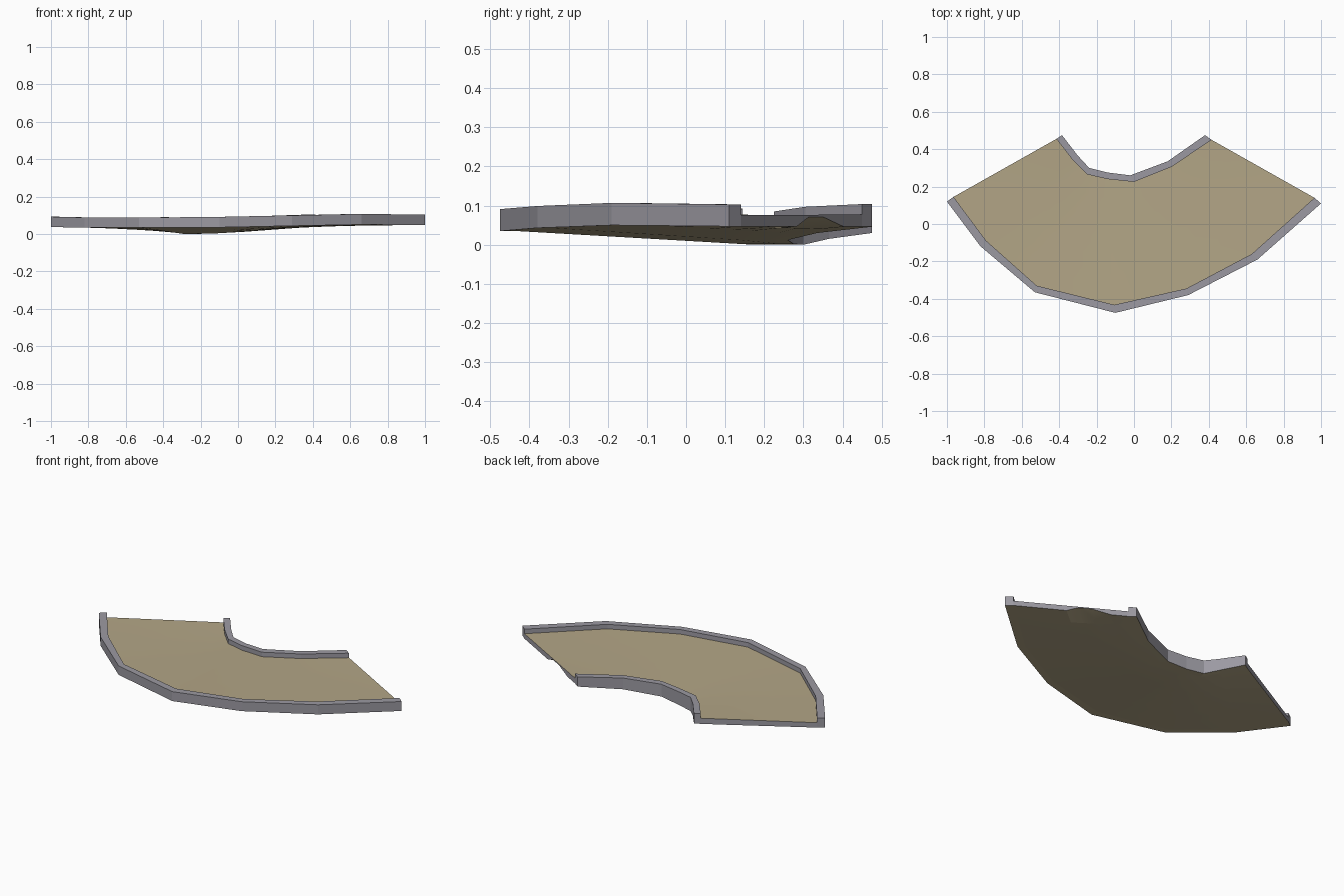
import bpy, bmesh, math
from mathutils import Vector

if "Cube" in bpy.data.objects:
    bpy.data.objects.remove(bpy.data.objects["Cube"])


def material(name, rgb):
    m = bpy.data.materials.new(name)
    m.diffuse_color = (*rgb, 1)
    m.use_nodes = True
    m.node_tree.nodes["Principled BSDF"].inputs["Base Color"].default_value = m.diffuse_color
    return m


SAND = material("sand surface", (0.45, 0.38, 0.24))
GREY = material("grey kerb", (0.33, 0.32, 0.36))

# Stations along the bend, left to right:
# outer face xy, outer kerb inside xy, outer top z, outer bottom z,
# inner kerb deck side xy, inner face xy, inner top z, inner bottom z
STATIONS = [
    (-1.00, .12, -.965, .145, .092, .036, -.415, .455, -.385, .475, .090, .030),
    (-.82, -.12, -.79, -.09, .088, .035, -.33, .345, -.30, .365, .085, .015),
    (-.53, -.365, -.52, -.33, .087, .034, -.25, .265, -.24, .30, .081, .000),
    (-.10, -.475, -.105, -.432, .091, .035, -.14, .24, -.14, .275, .080, .002),
    (.29, -.38, .28, -.345, .099, .043, 0, .225, -.02, .26, .085, .012),
    (.66, -.19, .63, -.16, .107, .050, .20, .305, .18, .335, .097, .030),
    (1.00, .11, .965, .14, .103, .047, .415, .45, .38, .475, .104, .046),
]
LIP = 0.027  # kerb height above the deck


def station(f):
    i = min(int(f), len(STATIONS) - 2)
    k = f - i
    return [a + (b - a) * k for a, b in zip(STATIONS[i], STATIONS[i + 1])]


def loft(name, rings, skip=()):
    """Skin closed rings, leaving out the sides listed in skip; cap both ends."""
    bm = bmesh.new()
    vs = [[bm.verts.new(p) for p in ring] for ring in rings]
    n = len(rings[0])
    for a, b in zip(vs, vs[1:]):
        for j in range(n):
            if j not in skip:
                k = (j + 1) % n
                bm.faces.new((a[j], a[k], b[k], b[j]))
    bm.faces.new(vs[0])
    bm.faces.new(vs[-1])
    bmesh.ops.recalc_face_normals(bm, faces=bm.faces)
    bm.normal_update()
    me = bpy.data.meshes.new(name)
    ob = bpy.data.objects.new(name, me)
    bpy.context.collection.objects.link(ob)
    me.materials.append(GREY)
    me.materials.append(SAND)
    return bm, ob


def finish(bm, ob, smooth):
    bm.to_mesh(ob.data)
    bm.free()
    if smooth:
        bpy.ops.object.select_all(action='DESELECT')
        ob.select_set(True)
        bpy.context.view_layer.objects.active = ob
        bpy.ops.object.shade_smooth_by_angle(angle=math.radians(12))


def kerb(name, a, b, top, bottom):
    rings = []
    for s in STATIONS:
        p, q = s[a:a + 2], s[b:b + 2]
        rings.append([(*p, s[bottom]), (*p, s[top]), (*q, s[top]), (*q, s[bottom])])
    bm, ob = loft(name, rings)
    for f in bm.faces:  # underside carries the sand colour
        f.material_index = 1 if f.normal.z < -0.5 else 0
    finish(bm, ob, False)


# Raised kerbs on both sides of the bend
kerb("outer_kerb", 0, 2, 4, 5)
kerb("inner_kerb", 8, 6, 10, 11)

# Curved deck with a sagging underside and a small groove under the right end
ACROSS = [0, .25, .46, .56, .68, .85, 1]
rings = []
for f in (0, 1, 2, 3, 4, 5, 5.65, 6):
    s = station(f)
    o, i = Vector(s[2:4]), Vector(s[6:8])
    top, bottom = [], []
    for t in ACROSS:
        p = o.lerp(i, t)
        zt = (s[4] + (s[10] - s[4]) * t) - LIP
        zb = s[5] + (s[11] - s[5]) * min(1, t / .85)
        if f == 6 and .5 < t < .7:
            zb = zt - .006
        top.append((p.x, p.y, zt))
        bottom.append((p.x, p.y, zb))
    rings.append(top + bottom[::-1])
n = len(ACROSS)
bm, ob = loft("deck", rings, skip=(n - 1, 2 * n - 1))
for f in bm.faces:
    f.material_index = 1 if abs(f.normal.z) > 0.5 else 0
finish(bm, ob, True)
